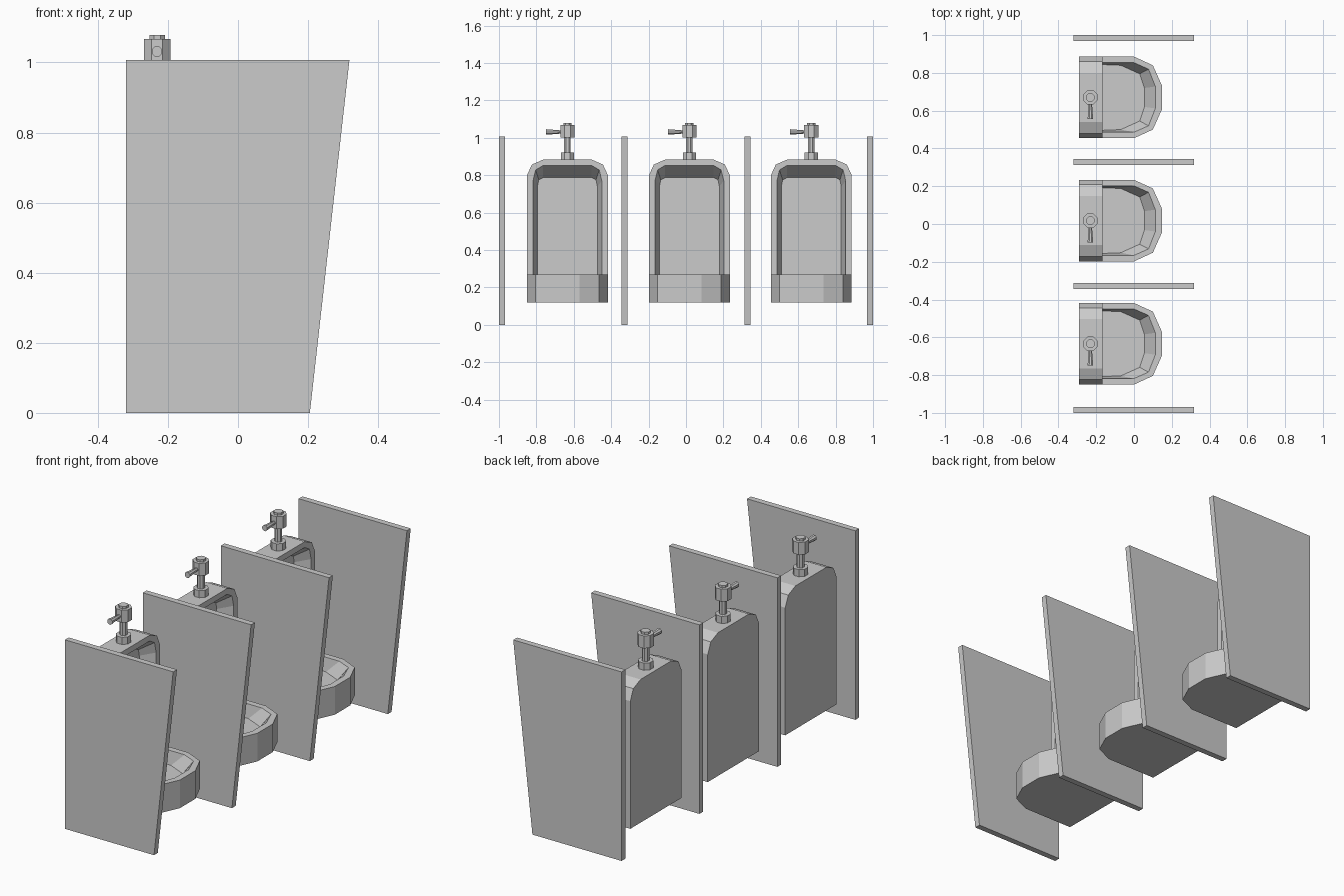
import bpy, bmesh, math
from mathutils import Matrix, Vector

if "Cube" in bpy.data.objects:
    bpy.data.objects.remove(bpy.data.objects["Cube"])


def make_object(name, bm, loc=(0, 0, 0)):
    bmesh.ops.remove_doubles(bm, verts=bm.verts, dist=1e-5)
    bmesh.ops.recalc_face_normals(bm, faces=bm.faces)
    me = bpy.data.meshes.new(name)
    bm.to_mesh(me)
    bm.free()
    ob = bpy.data.objects.new(name, me)
    ob.location = loc
    bpy.context.collection.objects.link(ob)
    return ob


def face(bm, pts):
    bm.faces.new([bm.verts.new(p) for p in pts])


def strip(bm, a, b):
    for i in range(len(a) - 1):
        face(bm, (a[i], a[i + 1], b[i + 1], b[i]))


def mirrored(half):
    return half + [(x, -y, z) for x, y, z in reversed(half)]


def arch(x, half):
    return mirrored([(x, y, z) for y, z in half])


def plan(z, half):
    return mirrored([(x, y, z) for x, y in half])


# Tapered privacy panel
def panel(name, y):
    prof = [(-0.32, 0), (0.205, 0), (0.318, 1.007), (-0.32, 1.007)]
    bm = bmesh.new()
    a = [(x, -0.016, z) for x, z in prof]
    b = [(x, 0.016, z) for x, z in prof]
    face(bm, a)
    face(bm, b)
    strip(bm, a + a[:1], b + b[:1])
    make_object(name, bm, (0, y, 0))


# Urinal: arched back with niche, plus faceted bowl
def urinal(name, y):
    back, front, niche_x = -0.292, -0.167, -0.25
    base, rim, floor = 0.12, 0.27, 0.2
    outer = [(0.216, rim), (0.216, 0.80), (0.19, 0.857), (0.13, 0.883)]
    inner = [(0.184, rim), (0.184, 0.77), (0.17, 0.828), (0.13, 0.852)]
    niche = [(0.16, rim), (0.16, 0.74), (0.153, 0.775), (0.13, 0.787)]
    bm = bmesh.new()
    ob, of = arch(back, outer), arch(front, outer)
    inn, nic = arch(front, inner), arch(niche_x, niche)
    strip(bm, ob, of)
    strip(bm, of, inn)
    strip(bm, inn, nic)
    face(bm, [(back, 0.216, base)] + ob + [(back, -0.216, base)])
    face(bm, [(niche_x, 0.16, floor)] + nic + [(niche_x, -0.16, floor)])
    bowl_out = [(back, 0.216), (front, 0.216), (0, 0.216), (0.1, 0.17), (0.147, 0.065)]
    bowl_in = [(niche_x, 0.16), (front, 0.184), (0, 0.184), (0.077, 0.15), (0.113, 0.058)]
    basin = [(niche_x, 0.16), (front, 0.174), (-0.07, 0.17), (0.03, 0.125), (0.055, 0.05)]
    strip(bm, plan(base, bowl_out), plan(rim, bowl_out))
    strip(bm, plan(rim, bowl_out[1:]), plan(rim, bowl_in[1:]))
    strip(bm, plan(rim, bowl_in), plan(floor, basin))
    face(bm, plan(base, bowl_out))
    face(bm, plan(floor, basin))
    make_object(name, bm, (0, y, 0))


# Flush valve: octagonal collar, stem, body, cap and flared lever
def valve(name, y):
    bm = bmesh.new()

    def prism(r1, r2, p, q):
        p, q = Vector(p), Vector(q)
        rot = (q - p).to_track_quat('Z', 'Y').to_matrix().to_4x4()
        m = Matrix.Translation((p + q) / 2) @ rot @ Matrix.Rotation(math.pi / 8, 4, 'Z')
        bmesh.ops.create_cone(bm, cap_ends=True, segments=8, radius1=r1, radius2=r2,
                              depth=(q - p).length, matrix=m)
    for r, z0, z1 in [(0.038, 0.88, 0.921), (0.019, 0.921, 1.001),
                      (0.041, 1.001, 1.067), (0.024, 1.067, 1.079)]:
        prism(r, r, (0, 0, z0), (0, 0, z1))
    prism(0.009, 0.016, (0, -0.03, 1.031), (0, -0.115, 1.031))
    make_object(name, bm, (-0.231, y, 0))


for i in range(4):
    panel(f"divider_panel_{i + 1}", -0.984 + i * 0.656)
for i in range(3):
    yc = 0.018 + (i - 1) * 0.652
    urinal(f"urinal_{i + 1}", yc)
    valve(f"flush_valve_{i + 1}", yc)
